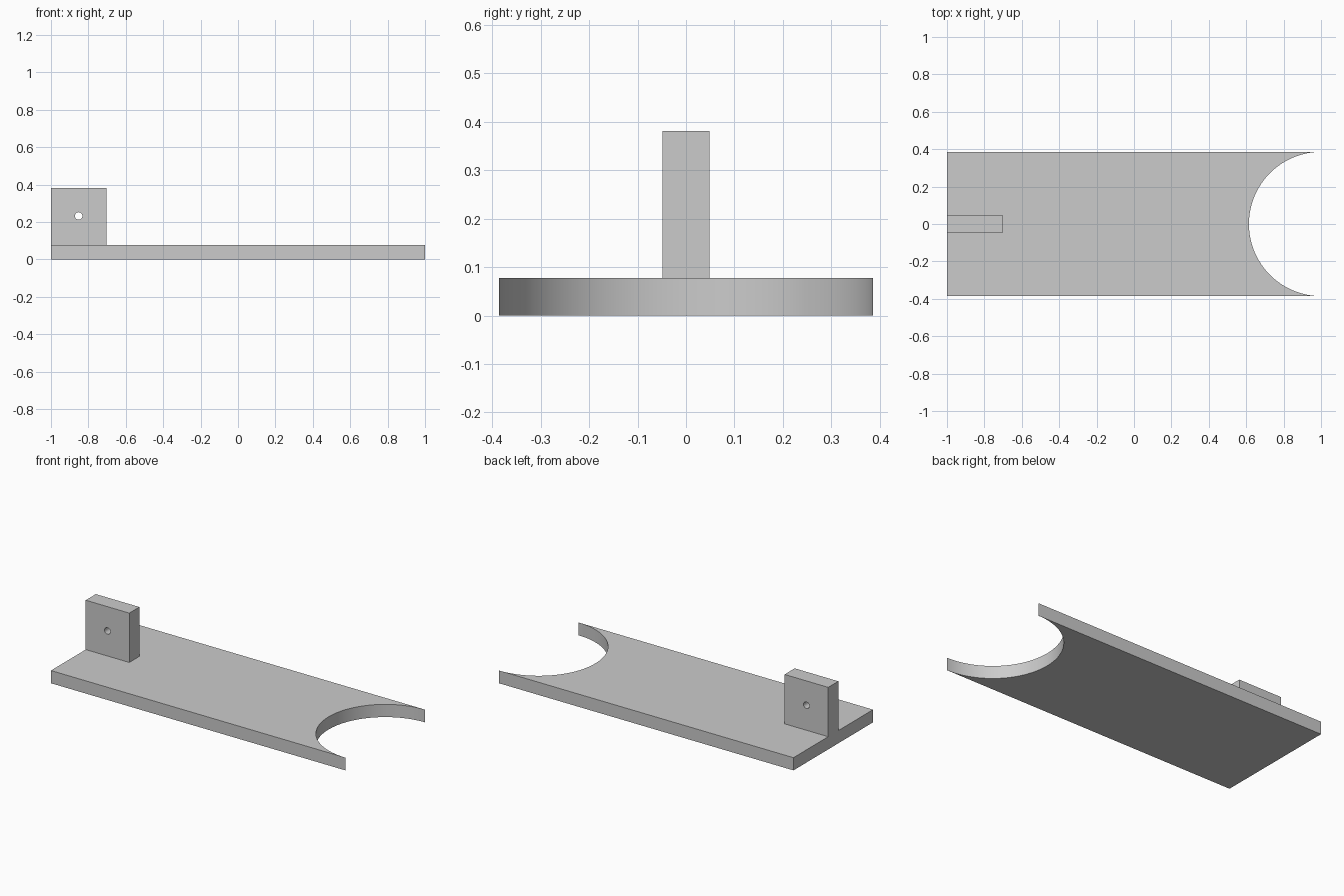
import bpy
import bmesh
from math import pi, sin, cos, radians
from mathutils import Matrix

cube = bpy.data.objects.get("Cube")
if cube:
    bpy.data.objects.remove(cube, do_unlink=True)

HALF_WIDTH = 0.386
THICKNESS = 0.078
NOTCH_RADIUS = 0.3855
TAB_LEFT, TAB_RIGHT, TAB_TOP = -1.0, -0.704, 0.381
TAB_HALF = 0.049
HOLE_Z, HOLE_RADIUS = 0.232, 0.02

grey = bpy.data.materials.new("plain grey")
grey.use_nodes = True
colour = (0.6, 0.6, 0.6, 1)
grey.diffuse_color = colour
grey.node_tree.nodes["Principled BSDF"].inputs["Base Color"].default_value = colour


def extrude_profile(name, points, offset):
    """Fill a closed outline and extrude it along the offset."""
    bm = bmesh.new()
    face = bm.faces.new([bm.verts.new(p) for p in points])
    side = bmesh.ops.extrude_face_region(bm, geom=[face])["geom"]
    moved = [v for v in side if isinstance(v, bmesh.types.BMVert)]
    bmesh.ops.translate(bm, verts=moved, vec=offset)
    bmesh.ops.recalc_face_normals(bm, faces=bm.faces)
    mesh = bpy.data.meshes.new(name)
    bm.to_mesh(mesh)
    bm.free()
    mesh.materials.append(grey)
    obj = bpy.data.objects.new(name, mesh)
    bpy.context.collection.objects.link(obj)
    return obj


def smooth(obj):
    bpy.ops.object.select_all(action="DESELECT")
    obj.select_set(True)
    bpy.context.view_layer.objects.active = obj
    bpy.ops.object.shade_smooth_by_angle(angle=radians(30))


# Base plate with a semicircular notch in its end
steps = 64
notch = [(1 - NOTCH_RADIUS * sin(pi * i / steps),
          NOTCH_RADIUS * cos(pi * i / steps), 0) for i in range(steps + 1)]
outline = [(1, -HALF_WIDTH, 0), (-1, -HALF_WIDTH, 0),
           (-1, HALF_WIDTH, 0), (1, HALF_WIDTH, 0)]
plate = extrude_profile("base_plate", outline + notch, (0, 0, THICKNESS))
smooth(plate)

# Upright tab at the other end
tab = extrude_profile(
    "upright_tab",
    [(TAB_LEFT, -TAB_HALF, THICKNESS), (TAB_RIGHT, -TAB_HALF, THICKNESS),
     (TAB_RIGHT, -TAB_HALF, TAB_TOP), (TAB_LEFT, -TAB_HALF, TAB_TOP)],
    (0, 2 * TAB_HALF, 0))

# Round pin hole through the tab
bm = bmesh.new()
bmesh.ops.create_cone(bm, cap_ends=True, segments=32, radius1=HOLE_RADIUS,
                      radius2=HOLE_RADIUS, depth=0.3,
                      matrix=Matrix.Rotation(pi / 2, 4, "X"))
cutter_mesh = bpy.data.meshes.new("hole_cutter")
bm.to_mesh(cutter_mesh)
bm.free()
cutter_mesh.materials.append(grey)
cutter = bpy.data.objects.new("hole_cutter", cutter_mesh)
cutter.location = ((TAB_LEFT + TAB_RIGHT) / 2, 0, HOLE_Z)
bpy.context.collection.objects.link(cutter)

cut = tab.modifiers.new("pin_hole", "BOOLEAN")
cut.operation = "DIFFERENCE"
cut.solver = "EXACT"
cut.object = cutter
bpy.ops.object.select_all(action="DESELECT")
tab.select_set(True)
bpy.context.view_layer.objects.active = tab
bpy.ops.object.modifier_apply(modifier=cut.name)
bpy.data.objects.remove(cutter, do_unlink=True)
smooth(tab)
